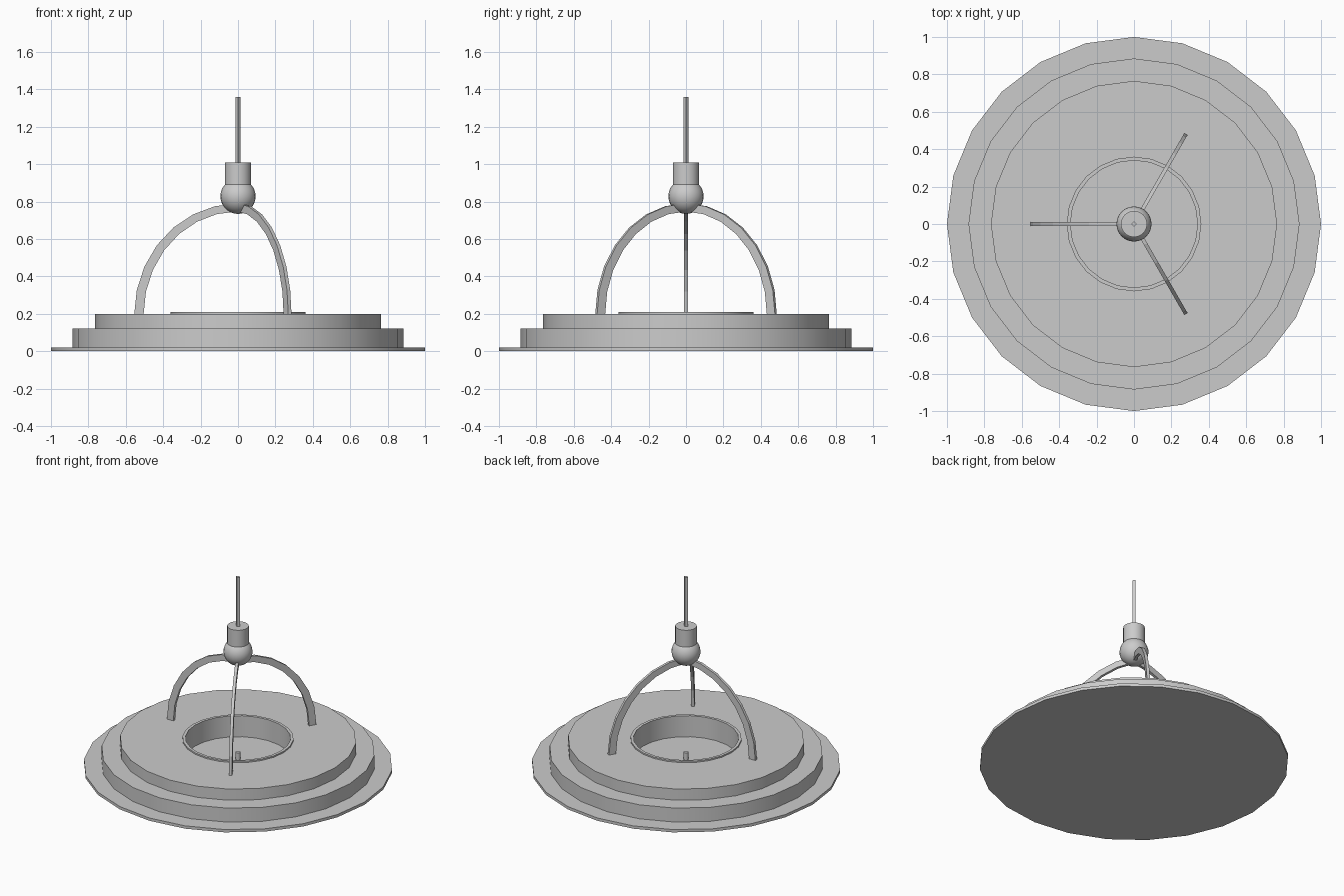
import bpy, bmesh, math
from mathutils import Matrix

if "Cube" in bpy.data.objects:
    bpy.data.objects.remove(bpy.data.objects["Cube"])

def finish(name, bm, smooth=True):
    bmesh.ops.remove_doubles(bm, verts=bm.verts, dist=1e-5)
    bmesh.ops.recalc_face_normals(bm, faces=bm.faces)
    me = bpy.data.meshes.new(name)
    bm.to_mesh(me)
    bm.free()
    ob = bpy.data.objects.new(name, me)
    bpy.context.collection.objects.link(ob)
    if smooth:
        bpy.ops.object.select_all(action='DESELECT')
        ob.select_set(True)
        bpy.context.view_layer.objects.active = ob
        bpy.ops.object.shade_smooth_by_angle(angle=math.radians(35))
    return ob

def lathe(name, profile, sides=24, smooth=True, closed=False):
    """Spin an (r, z) profile around the z axis."""
    bm = bmesh.new()
    vs = [bm.verts.new((r, 0, z)) for r, z in profile]
    pairs = list(zip(vs, vs[1:])) + ([(vs[-1], vs[0])] if closed else [])
    edges = [bm.edges.new(p) for p in pairs]
    bmesh.ops.spin(bm, geom=vs + edges, cent=(0, 0, 0), axis=(0, 0, 1),
                   angle=math.tau, steps=sides, use_merge=True)
    return finish(name, bm, smooth)

# Stepped shade with the round opening in its top
lathe("stepped_shade", [(0, 0), (1, 0), (1, .02), (.885, .02), (.885, .12),
                        (.765, .12), (.765, .2), (.35, .2), (.35, .06), (0, .06)])

# Thin collar lining the opening
lathe("opening_collar", [(.34, .05), (.36, .05), (.36, .21), (.34, .21)], closed=True)

# Small stub in the middle of the opening
lathe("centre_stub", [(0, .05), (.017, .05), (.017, .11), (0, .11)], sides=12)

# Ball joint, neck and hanging rod
R, ZC = .094, .828
lathe("ball_joint", [(R * math.sin(math.pi * i / 16), ZC - R * math.cos(math.pi * i / 16))
                     for i in range(17)])
lathe("neck", [(0, .87), (.07, .87), (.07, 1.01), (0, 1.01)])
lathe("hanging_rod", [(0, 1.0), (.014, 1.0), (.014, 1.36), (0, 1.36)], sides=4, smooth=False)

# Three curved flat arms from the shade up to the ball
def arm(name, angle):
    bm = bmesh.new()
    half, steps, rings = .01, 7, []
    for i in range(steps + 1):
        t = math.pi / 2 * i / steps
        c, s = math.cos(t), math.sin(t)
        outer, inner = (.555 * c, .195 + .595 * s), (.505 * c, .195 + .552 * s)
        rings.append([bm.verts.new((p[0], y, p[1])) for p, y in
                      ((outer, -half), (outer, half), (inner, half), (inner, -half))])
    for a, b in zip(rings, rings[1:]):
        for k in range(4):
            bm.faces.new((a[k], a[(k + 1) % 4], b[(k + 1) % 4], b[k]))
    bm.faces.new(rings[0])
    bm.faces.new(rings[-1])
    bm.transform(Matrix.Rotation(math.radians(angle), 4, 'Z'))
    finish(name, bm, smooth=False)

for n, ang in enumerate((60, 180, 300), 1):
    arm(f"support_arm_{n}", ang)
